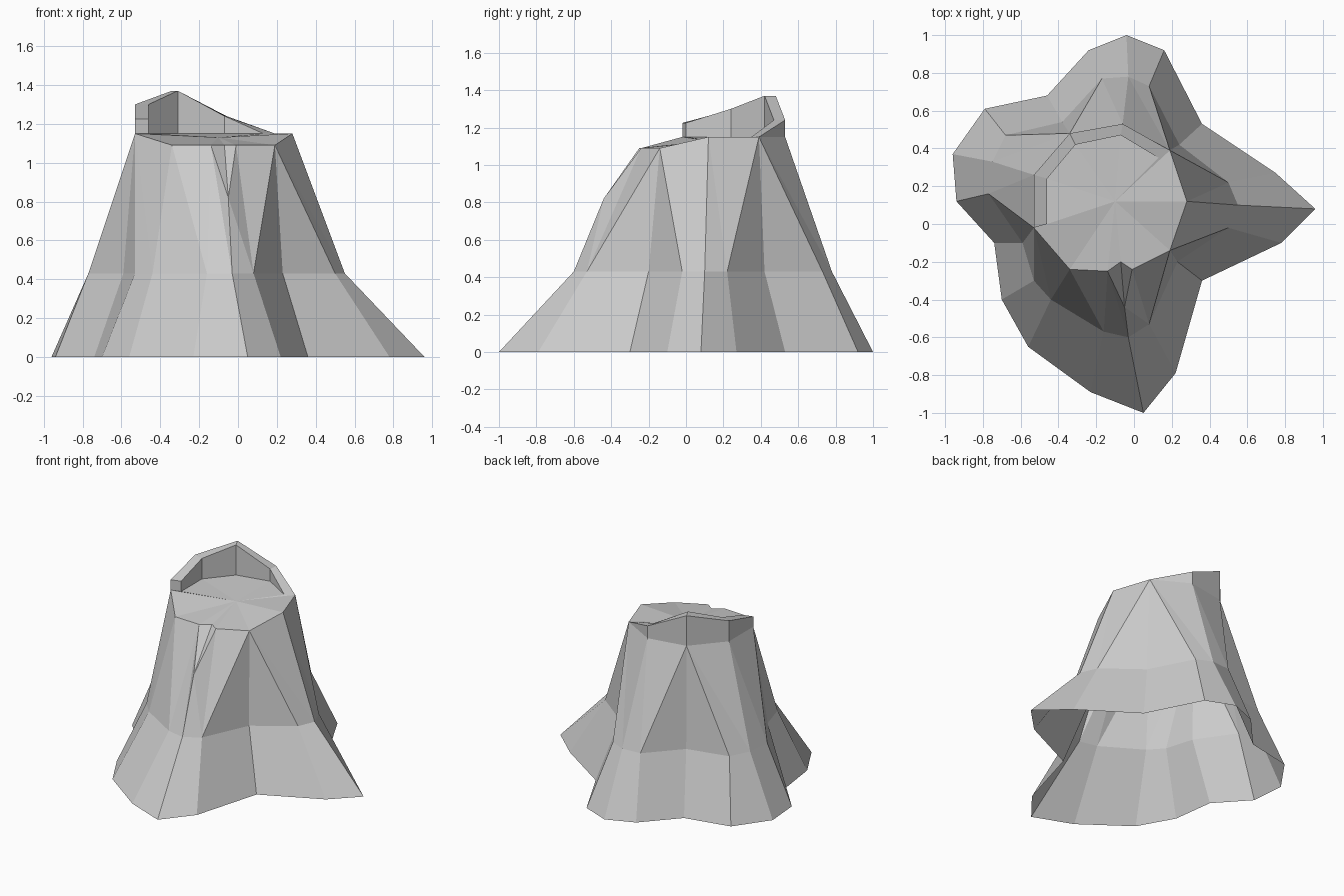
import bpy
from mathutils import Vector

default_cube = bpy.data.objects.get("Cube")
if default_cube:
    bpy.data.objects.remove(default_cube, do_unlink=True)


def make_material(name, color):
    material = bpy.data.materials.new(name)
    material.use_nodes = True
    material.diffuse_color = color
    material.node_tree.nodes["Principled BSDF"].inputs["Base Color"].default_value = color
    return material


def make_object(name, faces, material):
    """Build a flat-shaded object from faces given as lists of corner points."""
    points, index = [], {}
    polygons = []
    for face in faces:
        polygon = []
        for corner in face:
            key = tuple(corner)
            if key not in index:
                index[key] = len(points)
                points.append(key)
            polygon.append(index[key])
        polygons.append(polygon)
    mesh = bpy.data.meshes.new(name)
    mesh.from_pydata(points, [], polygons)
    mesh.materials.append(material)
    mesh.update()
    obj = bpy.data.objects.new(name, mesh)
    bpy.context.scene.collection.objects.link(obj)
    return obj


def at_height(outline, z):
    return [Vector((x, y, z)) for x, y in outline]


def raised(point, z):
    return Vector((point.x, point.y, z))


grey_wood = make_material("grey wood", (0.6, 0.6, 0.6, 1))

# Root outline on the ground, and the waist where the roots meet the trunk
ground = at_height([
    (.96, .08), (.75, .27), (.36, .53), (.16, .92), (-.04, 1), (-.24, .92),
    (-.46, .68), (-.79, .61), (-.96, .37), (-.94, .12), (-.74, -.1), (-.7, -.4),
    (-.56, -.65), (-.23, -.89), (.05, -1), (.22, -.79), (.36, -.3), (.78, -.1)], 0)
waist = at_height([
    (.55, .1), (.5, .22), (.24, .42), (.08, .73), (-.03, .78), (-.17, .77),
    (-.38, .54), (-.68, .47), (-.75, .33), (-.77, .16), (-.59, -.1), (-.53, -.3),
    (-.44, -.4), (-.16, -.57), (-.03, -.6), (.08, -.53), (.23, -.2), (.5, -.02)], .43)

# Upper edge of the trunk: level at the back, lower at the front, split by a notch
back_edge = at_height([(.28, .12), (.19, .39), (-.06, .53), (-.34, .48),
                       (-.53, .26), (-.53, -.02)], 1.15)
front_edge = at_height([(-.34, -.24), (-.14, -.25), (-.01, -.24), (.19, -.14)], 1.09)
notch_tip = Vector((-.05, -.44, .82))
notch_back = Vector((-.07, -.2, 1.09))
upper = back_edge + front_edge[:2] + [notch_tip] + front_edge[2:]

# Roots flare from ground to waist; the trunk gathers waist points into fewer corners
gather = [0, 1, 1, 1, 2, 3, 3, 3, 4, 5, 5, 5, 6, 7, 8, 10, 10, 10]
roots, trunk = [], []
count = len(ground)
for i in range(count):
    j = (i + 1) % count
    roots.append([ground[i], ground[j], waist[j], waist[i]])
    start, end = gather[i], gather[j]
    trunk.append([upper[start], waist[i], waist[j]])
    while start != end:
        following = (start + 1) % len(upper)
        trunk.append([waist[j], upper[following], upper[start]])
        start = following
for side in (1, 2):
    pair = [front_edge[side], notch_back]
    trunk.append([notch_tip] + (pair[::-1] if side == 1 else pair))
make_object("roots", roots, grey_wood)
make_object("trunk", trunk, grey_wood)

# Splintered rim standing along the back
heights = [1.15, 1.24, 1.37, 1.30, 1.225]
outer = back_edge[1:]
inner = at_height([(.13, .35), (-.07, .47), (-.31, .42), (-.46, .24), (-.46, 0)], 1.15)
outer_top = [raised(p, z) for p, z in zip(outer, heights)]
inner_top = [raised(p, z) for p, z in zip(inner, heights)]
rim = []
for i in range(len(outer) - 1):
    j = i + 1
    strips = [(outer, outer_top), (outer_top, inner_top), (inner_top, inner)]
    for low, high in strips:
        corners = [low[i], low[j], high[j], high[i]]
        unique = [c for n, c in enumerate(corners) if c not in corners[:n]]
        rim.append(unique)
rim.append([outer[-1], inner[-1], inner_top[-1], outer_top[-1]])
make_object("splintered_rim", rim, grey_wood)

# Broken wood surface inside the rim
border = ([back_edge[0], outer[0]] + inner + [outer[-1]] + front_edge[:2]
          + [notch_back] + front_edge[2:])
middle = Vector((-.1, .12, 1.13))
surface = [[middle, border[i - 1], border[i]] for i in range(len(border))]
make_object("broken_surface", surface, grey_wood)
